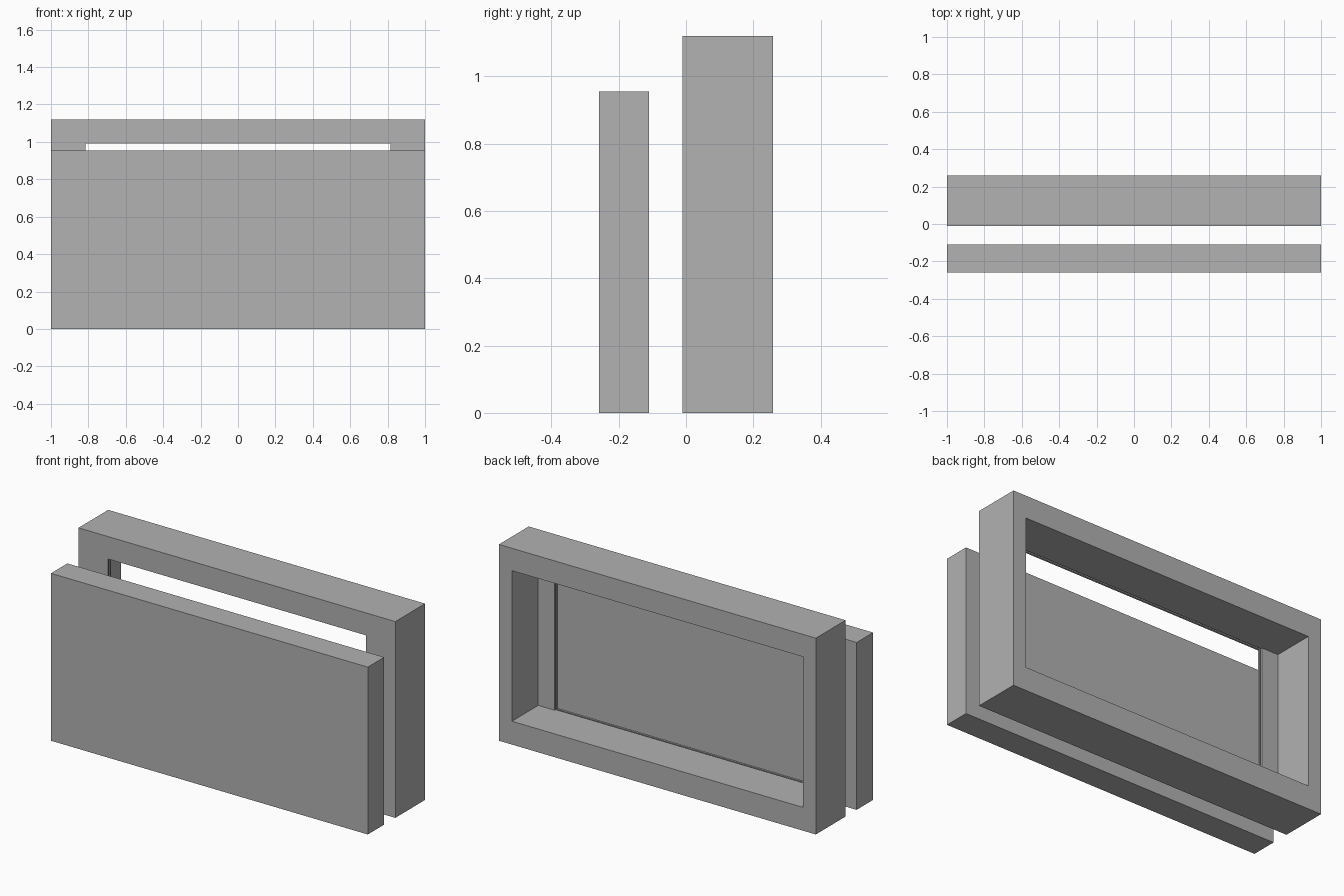
import bpy
import bmesh

cube = bpy.data.objects.get("Cube")
if cube:
    bpy.data.objects.remove(cube, do_unlink=True)

# Single plain grey
grey = bpy.data.materials.new("plain grey")
grey.use_nodes = True
colour = (0.445, 0.445, 0.445, 1)
grey.diffuse_color = colour
grey.node_tree.nodes["Principled BSDF"].inputs["Base Color"].default_value = colour


def build(name, loops, closed):
    """Skin rectangular loops (y, half width, bottom, top); close as a ring or cap the ends."""
    bm = bmesh.new()
    rings = [[bm.verts.new(p) for p in
              ((-w, y, lo), (w, y, lo), (w, y, hi), (-w, y, hi))]
             for y, w, lo, hi in loops]
    pairs = list(zip(rings, rings[1:]))
    if closed:
        pairs.append((rings[-1], rings[0]))
    else:
        bm.faces.new(rings[0])
        bm.faces.new(rings[-1])
    for a, b in pairs:
        for i in range(4):
            j = (i + 1) % 4
            bm.faces.new((a[i], a[j], b[j], b[i]))
    bmesh.ops.recalc_face_normals(bm, faces=bm.faces)
    mesh = bpy.data.meshes.new(name)
    bm.to_mesh(mesh)
    bm.free()
    mesh.materials.append(grey)
    obj = bpy.data.objects.new(name, mesh)
    bpy.context.collection.objects.link(obj)
    return obj


# Solid slab standing in front
build("front_slab", [(-0.258, 1, 0, 0.955), (-0.11, 1, 0, 0.955)], False)

# Frame: narrow front lip with a thin slot round it, wider opening behind
LOW, HIGH, LIP, WIDE, SLOT = 0.133, 0.992, 0.815, 0.918, 0.012
FRONT, STEP, BACK, TOP = -0.01, 0.021, 0.258, 1.12
lip = (LIP, LOW, HIGH)
slot = (LIP + SLOT, LOW - SLOT, HIGH + SLOT)
build("rear_frame", [
    (FRONT, 1, 0, TOP),
    (FRONT, *lip),
    (0.002, *lip), (0.002, *slot),
    (0.011, *slot), (0.011, *lip),
    (STEP, *lip),
    (STEP, WIDE, LOW, HIGH),
    (BACK, WIDE, LOW, HIGH),
    (BACK, 1, 0, TOP),
], True)
